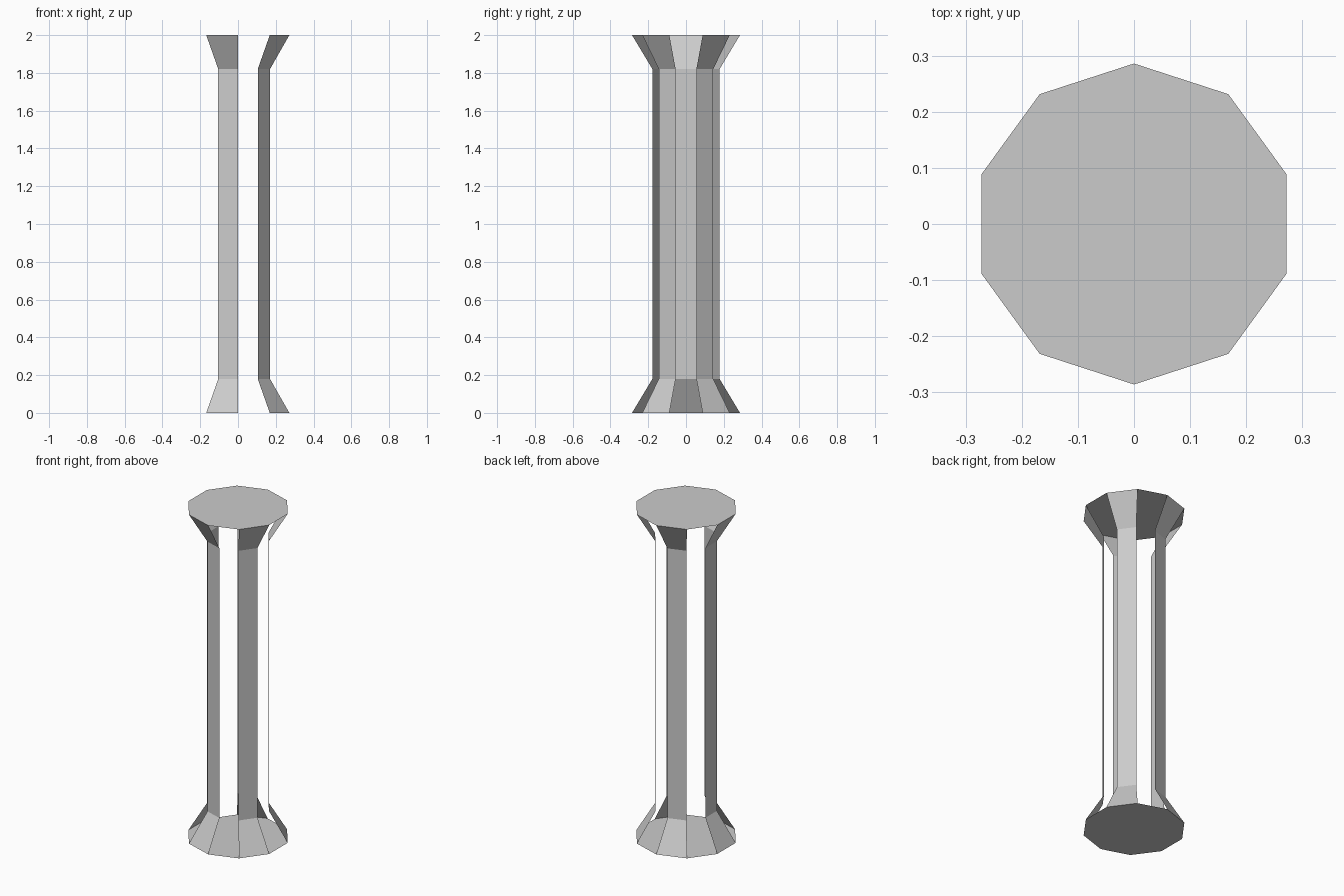
import bpy, bmesh
from math import sin, cos, radians

if "Cube" in bpy.data.objects:
    bpy.data.objects.remove(bpy.data.objects["Cube"])

SIDES = 10
STEP = 360 / SIDES
R_END, R_SHAFT = 0.286, 0.178
Z_LOW, Z_HIGH, TOP = 0.18, 1.82, 2.0


def ring(bm, r, z):
    # decagon with a corner pointing at +y
    return [bm.verts.new((r * cos(radians(90 + STEP * k)),
                          r * sin(radians(90 + STEP * k)), z)) for k in range(SIDES)]


def finish(bm, name):
    me = bpy.data.meshes.new(name)
    bm.to_mesh(me)
    bm.free()
    ob = bpy.data.objects.new(name, me)
    bpy.context.collection.objects.link(ob)


def open_band(name, r0, z0, r1, z1):
    # only every second side panel exists, leaving open slots between
    bm = bmesh.new()
    lo, hi = ring(bm, r0, z0), ring(bm, r1, z1)
    for k in range(0, SIDES, 2):
        n = (k + 1) % SIDES
        bm.faces.new((lo[k], lo[n], hi[n], hi[k]))
    finish(bm, name)


def disc(name, z, up):
    bm = bmesh.new()
    v = ring(bm, R_END, z)
    bm.faces.new(v if up else v[::-1])
    finish(bm, name)


# End plates
disc("bottom_plate", 0, False)
disc("top_plate", TOP, True)

# Slotted column: flared base, straight shaft, flared capital
open_band("base_flare", R_END, 0, R_SHAFT, Z_LOW)
open_band("shaft", R_SHAFT, Z_LOW, R_SHAFT, Z_HIGH)
open_band("capital_flare", R_SHAFT, Z_HIGH, R_END, TOP)
